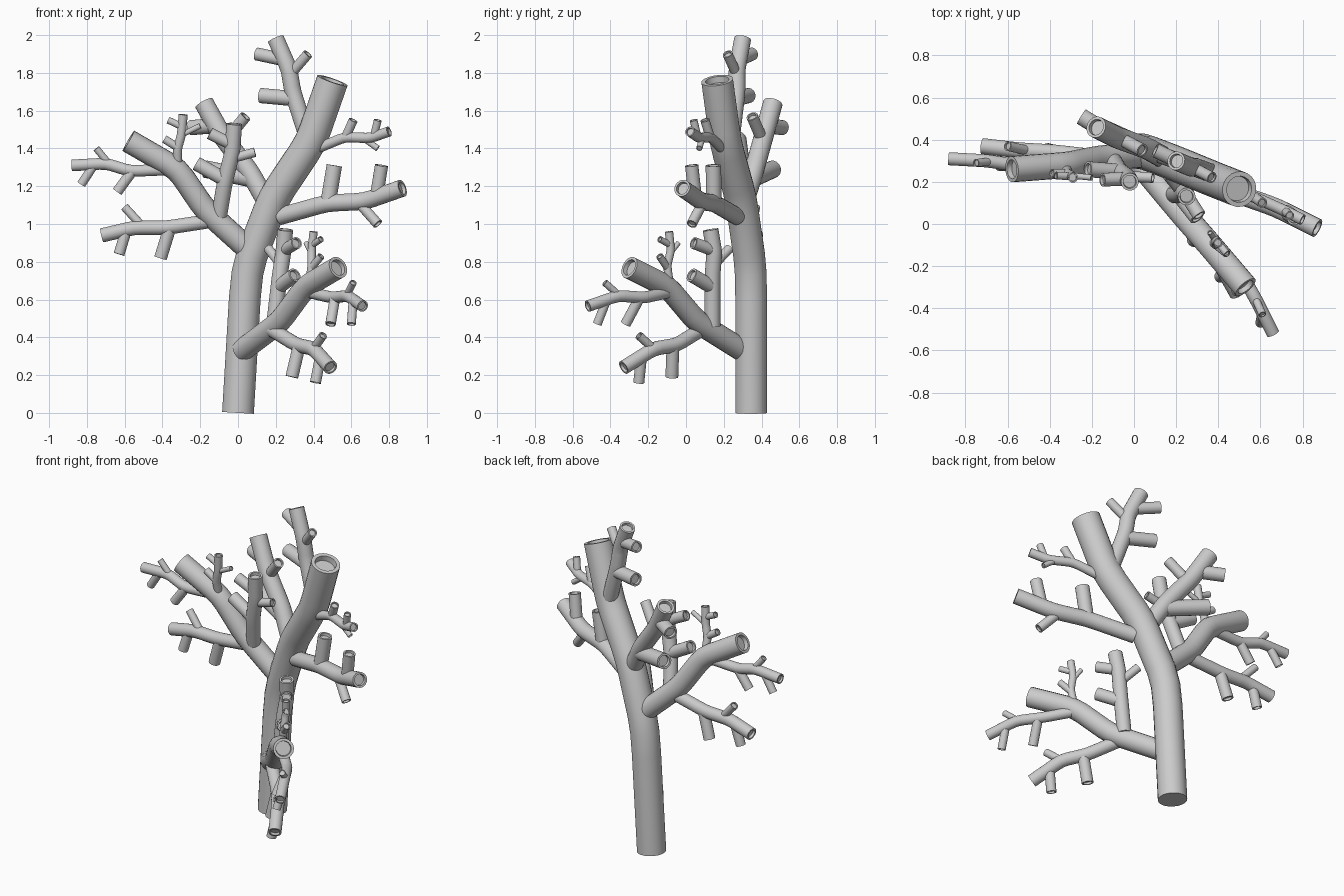
import bpy
import bmesh
import math
from mathutils import Vector

default_cube = bpy.data.objects.get("Cube")
if default_cube:
    bpy.data.objects.remove(default_cube, do_unlink=True)

SIDES = 20


def soften(points, cut=0.2):
    """Replace every inner corner of a path with a short rounded bend."""
    path = [points[0]]
    for before, corner, after in zip(points, points[1:], points[2:]):
        start = corner.lerp(before, cut)
        end = corner.lerp(after, cut)
        middle = start.lerp(end, 0.5).lerp(corner, 0.5)
        path += [start, middle, end]
    return path + [points[-1]]


def point_along(points, fraction):
    """Find the point at a fraction of the path length."""
    lengths = [(b - a).length for a, b in zip(points, points[1:])]
    remaining = fraction * sum(lengths)
    for a, b, length in zip(points, points[1:], lengths):
        if remaining <= length:
            return a.lerp(b, remaining / length)
        remaining -= length
    return points[-1]


def tube(name, points, radius):
    """Sweep a round limb along a path and hollow its cut tip."""
    path = soften(points)
    bm = bmesh.new()
    normal = (path[1] - path[0]).orthogonal().normalized()
    rings = []

    def add_ring(center, side, other, size):
        ring = []
        for step in range(SIDES):
            angle = math.tau * step / SIDES
            offset = side * math.cos(angle) + other * math.sin(angle)
            ring.append(bm.verts.new(center + offset * size))
        rings.append(ring)

    for index, center in enumerate(path):
        ahead = path[min(index + 1, len(path) - 1)]
        behind = path[max(index - 1, 0)]
        direction = (ahead - behind).normalized()
        normal = (normal - direction * normal.dot(direction)).normalized()
        binormal = direction.cross(normal)
        add_ring(center, normal, binormal, radius)

    # Rim and recessed floor of the cut tip
    add_ring(path[-1], normal, binormal, radius * 0.74)
    add_ring(path[-1] - direction * radius * 0.4, normal, binormal, radius * 0.7)

    for lower, upper in zip(rings, rings[1:]):
        for step in range(SIDES):
            after = (step + 1) % SIDES
            bm.faces.new((lower[step], lower[after], upper[after], upper[step]))
    bm.faces.new(list(reversed(rings[0])))
    bm.faces.new(rings[-1])

    mesh = bpy.data.meshes.new(name)
    bm.to_mesh(mesh)
    bm.free()
    limb = bpy.data.objects.new(name, mesh)
    bpy.context.collection.objects.link(limb)
    bpy.ops.object.select_all(action="DESELECT")
    limb.select_set(True)
    bpy.context.view_layer.objects.active = limb
    bpy.ops.object.shade_smooth_by_angle(angle=math.radians(40))


def grow(name, radius, path, near=None, middle=None, far=None, near_at=0.4):
    """Build a limb with up to three side stubs, given by their tips."""
    points = [Vector(p) for p in path]
    tube(name, points, radius)
    stubs = (
        ("near_stub", near, near_at, 0.9),
        ("middle_stub", middle, 0.63, 0.6),
        ("far_stub", far, 0.78, 0.77),
    )
    for label, tip, fraction, thickness in stubs:
        if tip:
            base = point_along(points, fraction)
            tube(name + "_" + label, [base, Vector(tip)], radius * thickness)


# Trunk and the three bare main limbs
grow("trunk", 0.085,
     [(0, .345, 0), (.045, .345, .76), (.19, .29, 1.14), (.385, .21, 1.43), (.5, .165, 1.76)])
grow("left_limb", 0.062,
     [(.04, .33, .88), (-.17, .31, 1.07), (-.32, .28, 1.29), (-.58, .26, 1.44)])
grow("front_limb", 0.06,
     [(.02, .3, .33), (.22, .06, .48), (.36, -.1, .67), (.53, -.3, .77)])

# Branches on the trunk
grow("back_branch", 0.052,
     [(.15, .31, 1.12), (.06, .36, 1.28), (-.08, .41, 1.46), (-.18, .46, 1.64)],
     near=(-.17, .46, 1.29), middle=(.04, .35, 1.57), far=(-.25, .51, 1.51),
     near_at=0.22)
grow("right_branch", 0.046,
     [(.22, .27, 1.04), (.47, .15, 1.11), (.67, .08, 1.12), (.87, -.02, 1.19)],
     near=(.51, .145, 1.31), middle=(.74, .03, 1), far=(.76, .03, 1.31))
grow("right_twig", 0.027,
     [(.42, .19, 1.4), (.565, .13, 1.46), (.7, .07, 1.455), (.8, .02, 1.49)],
     near=(.61, .1, 1.55), middle=(.74, .07, 1.4), far=(.74, .04, 1.55))
grow("crown_branch", 0.045,
     [(.37, .24, 1.45), (.29, .27, 1.7), (.27, .27, 1.82), (.2, .3, 1.98)],
     near=(.12, .33, 1.68), middle=(.37, .22, 1.9), far=(.1, .35, 1.9))

# Branches on the left limb
grow("left_upright_branch", 0.042,
     [(-.1, .3, 1.04), (-.07, .25, 1.22), (-.03, .22, 1.38), (-.02, .2, 1.53)],
     near=(-.22, .26, 1.32), middle=(.09, .22, 1.38), far=(-.15, .21, 1.48))
grow("left_upright_twig", 0.024,
     [(-.32, .27, 1.29), (-.32, .24, 1.4), (-.3, .23, 1.47), (-.29, .22, 1.58)],
     near=(-.39, .24, 1.45), middle=(-.2, .22, 1.52), far=(-.37, .23, 1.55))
grow("left_outer_branch", 0.031,
     [(-.34, .28, 1.29), (-.57, .28, 1.28), (-.7, .3, 1.32), (-.88, .31, 1.31)],
     near=(-.64, .28, 1.17), middle=(-.75, .29, 1.4), far=(-.83, .31, 1.21))
grow("left_lower_branch", 0.038,
     [(-.12, .31, 1.02), (-.38, .34, .98), (-.55, .35, .98), (-.72, .37, .94)],
     near=(-.41, .35, .82), middle=(-.6, .37, 1.09), far=(-.63, .35, .84))

# Branches on the front limb
grow("front_upright_branch", 0.042,
     [(.19, .14, .46), (.22, .14, .72), (.24, .15, .85), (.25, .13, .97)],
     near=(.3, .03, .73), middle=(.16, .23, .87), far=(.31, .04, .9))
grow("front_upright_twig", 0.022,
     [(.37, -.08, .64), (.39, -.1, .78), (.39, -.08, .86), (.4, -.09, .96)],
     near=(.44, -.14, .83), middle=(.36, -.04, .9), far=(.44, -.14, .92))
grow("front_outer_branch", 0.031,
     [(.37, -.09, .64), (.5, -.22, .61), (.58, -.36, .62), (.66, -.52, .565)],
     near=(.49, -.32, .47), middle=(.61, -.43, .69), far=(.6, -.47, .47))
grow("front_lower_branch", 0.038,
     [(.18, .08, .44), (.31, -.05, .36), (.4, -.17, .34), (.49, -.33, .24)],
     near=(.285, -.075, .19), middle=(.45, -.25, .41), far=(.41, -.25, .16))
